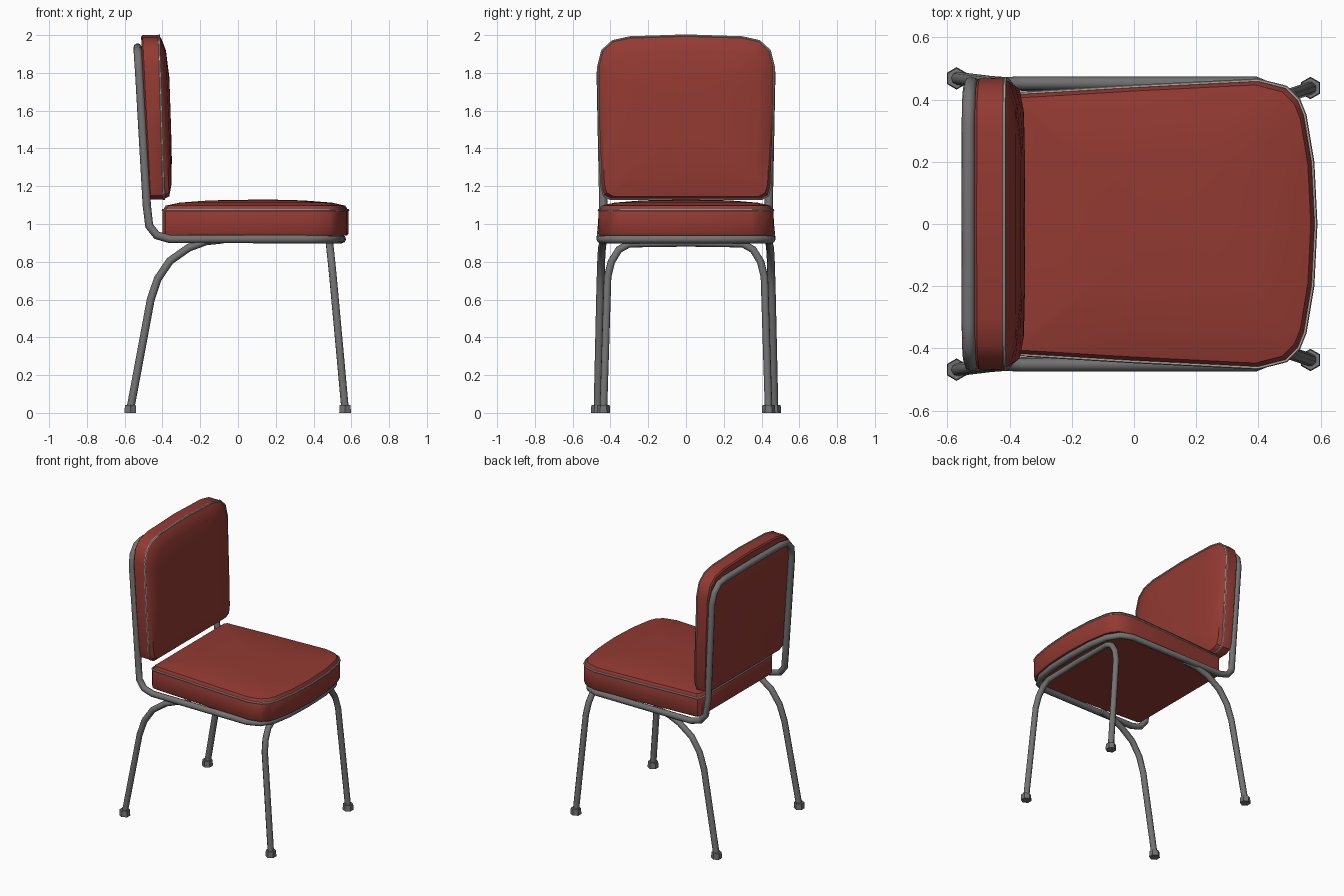
import bpy, bmesh, math
from mathutils import Vector

cube = bpy.data.objects.get("Cube")
if cube:
    bpy.data.objects.remove(cube, do_unlink=True)


def material(name, color, rough=0.5):
    m = bpy.data.materials.new(name)
    m.use_nodes = True
    m.diffuse_color = (*color, 1)
    bsdf = next(n for n in m.node_tree.nodes if n.type == 'BSDF_PRINCIPLED')
    bsdf.inputs["Base Color"].default_value = (*color, 1)
    bsdf.inputs["Roughness"].default_value = rough
    return m


RED = material("red vinyl", (0.29, 0.042, 0.032))
STEEL = material("grey steel", (0.17, 0.17, 0.17))
PIPING = material("pale piping", (0.42, 0.40, 0.38))


def activate(obj):
    bpy.ops.object.select_all(action='DESELECT')
    obj.select_set(True)
    bpy.context.view_layer.objects.active = obj


def tube(name, points, radius, mat, closed=False, sides=8):
    """Sweep a round section along a polyline."""
    curve = bpy.data.curves.new(name, 'CURVE')
    curve.dimensions = '3D'
    curve.bevel_depth = radius
    curve.bevel_resolution = (sides - 4) // 2
    curve.use_fill_caps = not closed
    spline = curve.splines.new('POLY')
    spline.points.add(len(points) - 1)
    for p, co in zip(spline.points, points):
        p.co = (*co, 1)
    spline.use_cyclic_u = closed
    curve.materials.append(mat)
    obj = bpy.data.objects.new(name, curve)
    bpy.context.collection.objects.link(obj)
    activate(obj)
    bpy.ops.object.convert(target='MESH')
    bpy.ops.object.shade_smooth_by_angle(angle=math.radians(50))
    return obj


def flip(p):
    return (p[0], -p[1], p[2])


def mirrored_loop(half):
    """Close a half path whose two ends lie on the middle plane."""
    return half + [flip(p) for p in half[-2:0:-1]]


def cushion(name, rings, tip):
    """Loft matching rings, close the first flat and the last to a tip."""
    bm = bmesh.new()
    loops = [[bm.verts.new(p) for p in ring] for ring in rings]
    n = len(loops[0])
    top = bm.verts.new(tip)
    bm.faces.new(loops[0])
    for i in range(n):
        j = (i + 1) % n
        for a, b in zip(loops, loops[1:]):
            bm.faces.new((a[i], a[j], b[j], b[i]))
        bm.faces.new((loops[-1][i], loops[-1][j], top))
    bmesh.ops.recalc_face_normals(bm, faces=bm.faces)
    mesh = bpy.data.meshes.new(name)
    bm.to_mesh(mesh)
    bm.free()
    mesh.materials.append(RED)
    obj = bpy.data.objects.new(name, mesh)
    bpy.context.collection.objects.link(obj)
    activate(obj)
    bpy.ops.object.shade_smooth_by_angle(angle=math.radians(35))


# Seat cushion: bowed front, tapering to the back, low crown
seat_half = [(.585, 0), (.575, .2), (.55, .35), (.53, .40), (.49, .44), (.40, .463),
             (0, .443), (-.385, .42), (-.40, .40), (-.40, 0)]
seat_outline = seat_half + [(x, -y) for x, y in seat_half[-2:0:-1]]


def seat_ring(scale, z):
    return [(.1 + (x - .1) * scale, y * scale, z) for x, y in seat_outline]


cushion("seat_cushion",
        [seat_ring(s, z) for s, z in
         ((.985, .938), (1, .95), (1, 1.07), (.965, 1.097), (.82, 1.113), (.5, 1.125))],
        (.15, 0, 1.13))
tube("seat_piping", seat_ring(.997, 1.073), .006, PIPING, True, 6)

# Back cushion: leaning slab with rounded top corners and a bulged face
back_half = [(0, 2.0), (.3, 1.99), (.39, 1.97), (.445, 1.92), (.468, 1.83), (.462, 1.5),
             (.45, 1.2), (.437, 1.15), (.40, 1.13), (0, 1.13)]
back_outline = back_half + [(-y, z) for y, z in back_half[-2:0:-1]]


def back_ring(scale, x, lean):
    ring = []
    for y, z in back_outline:
        z = 1.55 + (z - 1.55) * scale
        ring.append((x - lean * (z - 1.13), y * scale, z))
    return ring


cushion("back_cushion",
        [back_ring(*r) for r in
         ((.98, -.470, .05), (1, -.462, .05), (1, -.395, .03), (.96, -.363, .05),
          (.82, -.350, .04), (.5, -.344, .03))],
        (-.354, 0, 1.5))
tube("back_piping", back_ring(.997, -.392, .03), .006, PIPING, True, 6)

# One bent tube forms the seat rail and the back hoop
tube("seat_and_back_frame", mirrored_loop([
    (.55, 0, .92), (.543, .2, .92), (.52, .34, .92), (.47, .42, .92), (.39, .452, .92),
    (-.36, .452, .92), (-.43, .45, .94), (-.47, .445, .99), (-.483, .438, 1.1),
    (-.523, .452, 1.8), (-.528, .435, 1.87), (-.531, .39, 1.92), (-.532, .32, 1.932),
    (-.532, 0, 1.935)]), .022, STEEL, True)

# Front legs: one inverted U under the seat
front = [(.567, .437, .02), (.503, .415, .72), (.495, .395, .80), (.488, .355, .865),
         (.485, .30, .895), (.485, 0, .90)]
tube("front_legs", front + [flip(p) for p in front[-2::-1]], .021, STEEL)

# Rear legs sweep forward beneath the rails; capped feet on all four
rear = [(-.57, .468, .02), (-.462, .455, .6), (-.425, .452, .71), (-.36, .449, .805),
        (-.26, .445, .875), (-.17, .438, .908), (-.08, .43, .918)]
for side, mirror in (("left", lambda p: p), ("right", flip)):
    tube(side + "_rear_leg", [mirror(p) for p in rear], .021, STEEL)
    for end, leg in (("front", front), ("rear", rear)):
        x, y, _ = mirror(leg[0])
        bpy.ops.mesh.primitive_cone_add(vertices=6, radius1=.036, radius2=.033, depth=.042,
                                        location=(x, y, .021))
        foot = bpy.context.object
        foot.name = f"{side}_{end}_foot"
        foot.data.materials.append(STEEL)
